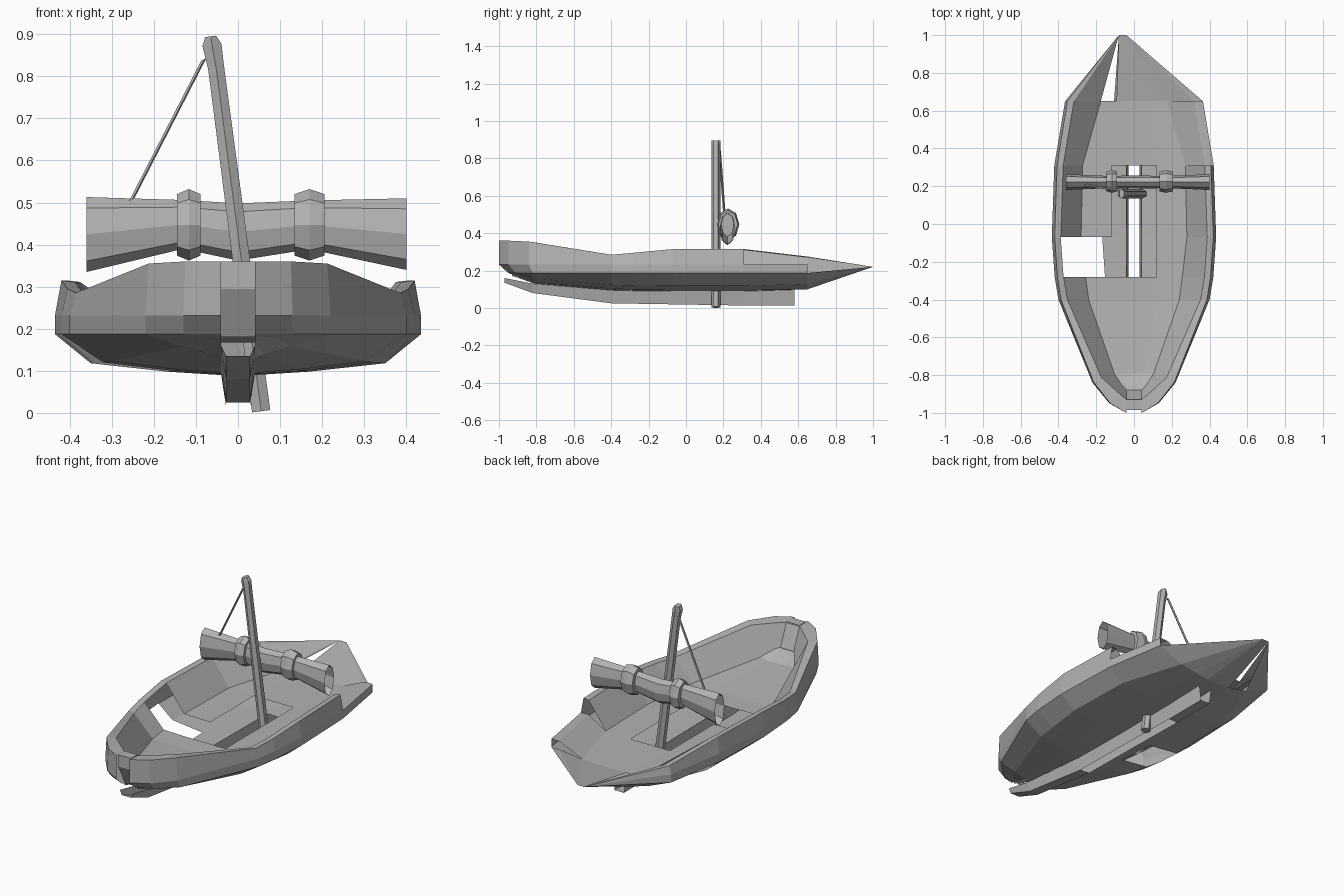
import bpy, bmesh
from math import cos, sin, pi
from mathutils import Vector

cube = bpy.data.objects.get("Cube")
if cube:
    bpy.data.objects.remove(cube, do_unlink=True)

grey = bpy.data.materials.new("weathered grey")
grey.use_nodes = True
tone = (0.45, 0.45, 0.45, 1)
grey.diffuse_color = tone
grey.node_tree.nodes["Principled BSDF"].inputs["Base Color"].default_value = tone


def finish(name, bm):
    bmesh.ops.remove_doubles(bm, verts=bm.verts, dist=0.0005)
    bmesh.ops.dissolve_degenerate(bm, dist=0.0005, edges=bm.edges)
    bmesh.ops.recalc_face_normals(bm, faces=bm.faces)
    mesh = bpy.data.meshes.new(name)
    bm.to_mesh(mesh)
    bm.free()
    mesh.materials.append(grey)
    bpy.context.collection.objects.link(bpy.data.objects.new(name, mesh))


def face(bm, points):
    bm.faces.new([bm.verts.new(p) for p in points])


def loft(name, sections, sides, caps=True, phase=0.0):
    """Skin elliptical rings, each given as centre, half-axis u, half-axis v."""
    bm = bmesh.new()
    angles = [2 * pi * (k + phase) / sides for k in range(sides)]
    rings = [[bm.verts.new(Vector(c) + Vector(u) * cos(a) + Vector(v) * sin(a)) for a in angles]
             for c, u, v in sections]
    for ring, following in zip(rings, rings[1:]):
        for k in range(sides):
            n = (k + 1) % sides
            bm.faces.new((ring[k], ring[n], following[n], following[k]))
    if caps:
        bm.faces.new(rings[0])
        bm.faces.new(rings[-1])
    finish(name, bm)


# Main hull measures at each station, bow to stern; all sides meet at the stern tip
stations = [-1, -.95, -.84, -.4, -.28, -.07, .31, .65]
bow_fade = [1, .8, .4, 0, 0, 0, 0, 0]
beam = [.04, .13, .22, .4, .42, .435, .422, .365]
bottom = [.04, .08, .13, .3, .32, .35, .34, .22]
rim_height = [.36, .36, .355, .285, .295, .315, .315, .275]
keel_height = [.17, .16, .13, .095, .092, .09, .09, .1]
last = len(stations)
post = .04

# Each hull line: setback at the bow, half width from beam and bottom, height from rim and keel
lines = {
    "rim": (0, lambda w, b: w * .965, lambda r, k: r),
    "belly": (0, lambda w, b: w, lambda r, k: .232),
    "chine": (.05, lambda w, b: w, lambda r, k: .187),
    "bilge": (.07, lambda w, b: b, lambda r, k: min(k + .028, .18)),
    "garboard": (.07, lambda w, b: b * .48, lambda r, k: k + .008),
    "keel": (.07, lambda w, b: post, lambda r, k: k),
    "inner": (.07, lambda w, b: w - .047, lambda r, k: r - .004),
    "floor": (.12, lambda w, b: b * .8, lambda r, k: max(k + .07, .17)),
    "hatch": (.12, lambda w, b: min(b * .42, .12), lambda r, k: max(k + .065, .167)),
}


def hull_point(line, i, side, ceiling=None):
    """Point on a hull line; topside lines can be lowered onto a ceiling line."""
    if i == last:
        return (-.06 + .02 * side, 1, .22)
    setback, width, height = lines[line]
    z = height(rim_height[i], keel_height[i])
    if ceiling and line in ("rim", "belly", "inner"):
        z = min(z, lines[ceiling][2](rim_height[i], keel_height[i]))
    x = max(width(beam[i], bottom[i]), post)
    return (side * x, stations[i] + setback * bow_fade[i], z)


strips = [("inner", "rim"), ("rim", "belly"), ("belly", "chine"), ("chine", "bilge"),
          ("bilge", "garboard"), ("garboard", "keel"), ("inner", "floor"), ("floor", "hatch")]
broken = {  # strips torn away from the right side, by segment
    4: [("chine", "bilge"), ("bilge", "garboard"), ("inner", "floor"), ("floor", "hatch")],
    7: [("bilge", "garboard"), ("floor", "hatch")],
}
sunk = {6: "belly", 7: "chine"}  # segments where the left topside is torn down

for side, name in ((1, "hull_left"), (-1, "hull_right")):
    bm = bmesh.new()
    for i in range(last):
        low = sunk.get(i) if side > 0 else None
        for a, b in strips:
            if side < 0 and (a, b) in broken.get(i, []):
                continue
            face(bm, [hull_point(a, i, side, low), hull_point(a, i + 1, side, low),
                      hull_point(b, i + 1, side, low), hull_point(b, i, side, low)])
    finish(name, bm)

# Centre floor, open over the hatch, with the stern underside
bm = bmesh.new()
for line, segments in (("hatch", (0, 1, 2, 3, 6, 7)), ("keel", (6, 7))):
    for i in segments:
        face(bm, [hull_point(line, i, -1), hull_point(line, i + 1, -1),
                  hull_point(line, i + 1, 1), hull_point(line, i, 1)])
for a, b in (("inner", "floor"), ("floor", "hatch")):
    face(bm, [hull_point(a, 0, -1), hull_point(a, 0, 1), hull_point(b, 0, 1), hull_point(b, 0, -1)])
finish("centre_floor", bm)

# Bow plate closing the gap between the two sides
bm = bmesh.new()
profile = [(-.93, .36), (-.985, .36), (-.985, .295), (-.925, .18)]
for a, b in zip(profile, profile[1:]):
    face(bm, [(-post, *a), (post, *a), (post, *b), (-post, *b)])
finish("bow_plate", bm)

# Hollow keel: two sides, and a sole under the bow and stern (y, top, foot)
bm = bmesh.new()
keel = [(-.97, .16, .135), (-.82, .13, .08), (-.4, .095, .025), (.32, .09, .013), (.58, .098, .013)]
foot = post * .7
for i, (a, b) in enumerate(zip(keel, keel[1:])):
    for s in (-1, 1):
        face(bm, [(s * post, a[0], a[1]), (s * post, b[0], b[1]),
                  (s * foot, b[0], b[2]), (s * foot, a[0], a[2])])
    if i != 2:
        face(bm, [(-foot, a[0], a[2]), (foot, a[0], a[2]),
                  (foot, b[0], b[2]), (-foot, b[0], b[2])])
finish("keel", bm)

# Leaning mast
loft("mast", [((x, .16, z), (r, 0, r * .13), (0, .024, 0)) for x, z, r in
              ((.055, .004, .025), (-.052, .82, .022), (-.062, .875, .026), (-.065, .895, .015))],
     6, phase=.5)

# Stay rope
loft("stay_rope", [((x, y, z), (.007, 0, .0035), (0, .007, 0))
                   for x, y, z in ((-.082, .18, .84), (-.253, .205, .507))], 5)

# Furled sail, an open tube pinched by two bands
loft("furled_sail", [((x, .222, z), (0, ry, 0), (0, 0, rz)) for x, ry, rz, z in
                     ((-.36, .042, .089, .424), (-.13, .032, .058, .448), (0, .035, .068, .43),
                      (.17, .032, .058, .447), (.4, .042, .085, .425))], 8, caps=False)

for name, x, half in (("right_sail_band", -.117, .028), ("left_sail_band", .17, .036)):
    loft(name, [((x + d * half, .225, .447), (0, .06 * k, 0), (0, 0, .085 * k))
                for d, k in ((-1, .86), (0, 1), (1, .86))], 8)
